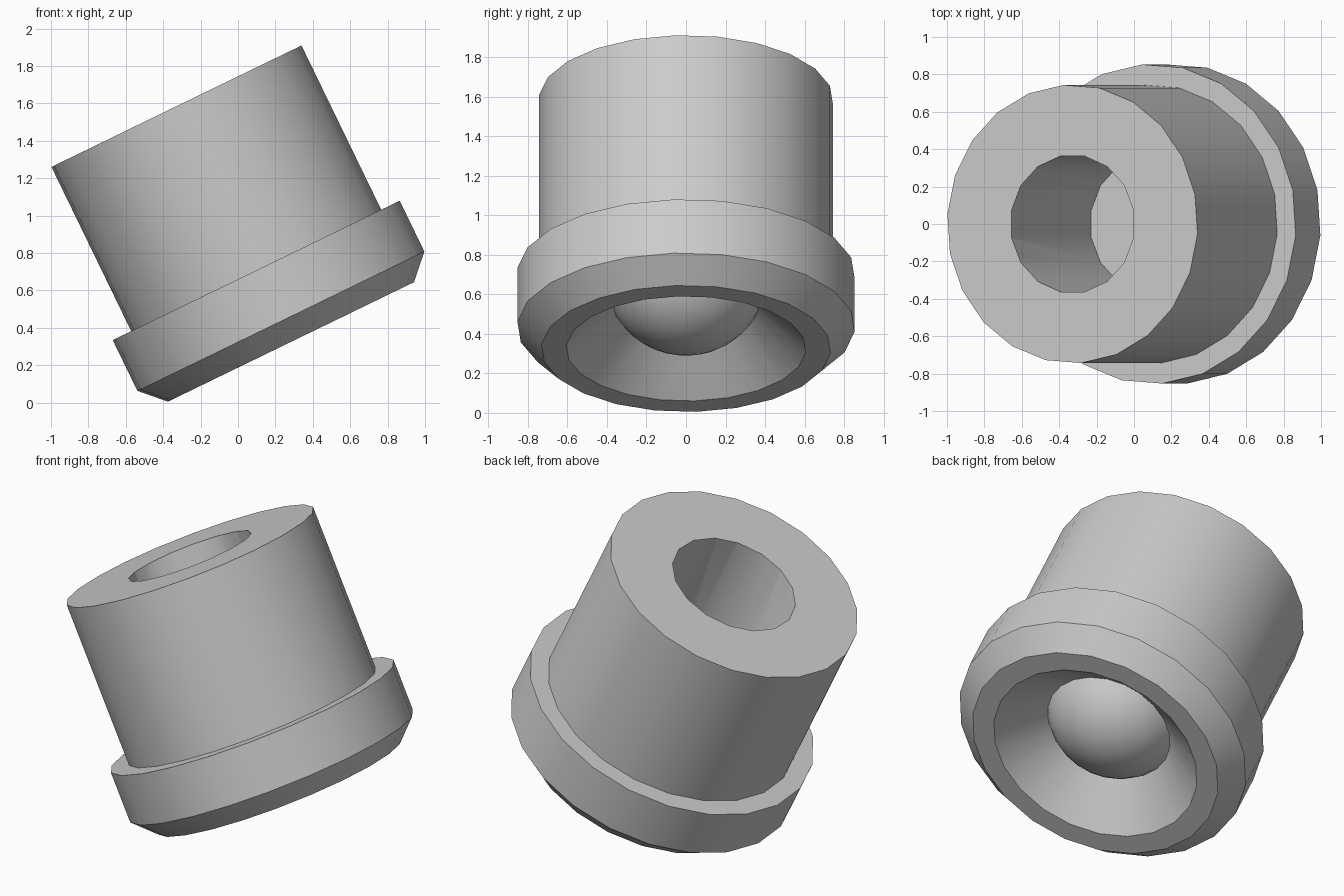
import bpy, bmesh, math

if "Cube" in bpy.data.objects:
    bpy.data.objects.remove(bpy.data.objects["Cube"])

TILT = math.radians(-25.9)
BASE = (0.283, 0, 0.325)


def lathe(name, profile, sides, phase):
    """Revolve (radius, height) points; radius 0 makes a pole."""
    bm = bmesh.new()
    rings = []
    for r, h in profile:
        if r == 0:
            rings.append([bm.verts.new((0, 0, h))] * sides)
        else:
            rings.append([bm.verts.new((r * math.cos(a), r * math.sin(a), h))
                          for a in (phase + math.tau * i / sides for i in range(sides))])
    for lo, hi in zip(rings, rings[1:]):
        for i in range(sides):
            j = (i + 1) % sides
            bm.faces.new(list(dict.fromkeys((lo[i], lo[j], hi[j], hi[i]))))
    bmesh.ops.recalc_face_normals(bm, faces=bm.faces)
    mesh = bpy.data.meshes.new(name)
    bm.to_mesh(mesh)
    bm.free()
    obj = bpy.data.objects.new(name, mesh)
    bpy.context.collection.objects.link(obj)
    obj.location = BASE
    obj.rotation_euler = (0, TILT, 0)
    return obj


# Dome inside the recess: a spherical cap
R, CENTRE, EDGE = 0.414, 0.42, math.radians(62)
dome = [(R * math.sin(EDGE * i / 8), CENTRE - R * math.cos(EDGE * i / 8)) for i in range(9)]

# Housing: dome, conical recess, rim, chamfered flange, barrel
housing = lathe("flanged_housing", dome + [
    (0.607, 0), (0.733, 0), (0.855, 0.123), (0.855, 0.425),
    (0.745, 0.425), (0.745, 1.401), (0, 1.401)], 22, math.radians(-4.1))

# Blind bore from the top
cutter = lathe("bore_cutter", [(0, 0.425), (0.37, 0.425), (0.37, 1.6), (0, 1.6)],
               16, math.pi / 16)
mod = housing.modifiers.new("bore", 'BOOLEAN')
mod.operation = 'DIFFERENCE'
mod.solver = 'EXACT'
mod.object = cutter
bpy.context.view_layer.objects.active = housing
housing.select_set(True)
bpy.ops.object.modifier_apply(modifier="bore")
bpy.data.objects.remove(cutter)

# Smooth curved walls, keep the rims sharp
bpy.ops.object.shade_smooth_by_angle(angle=math.radians(30))
